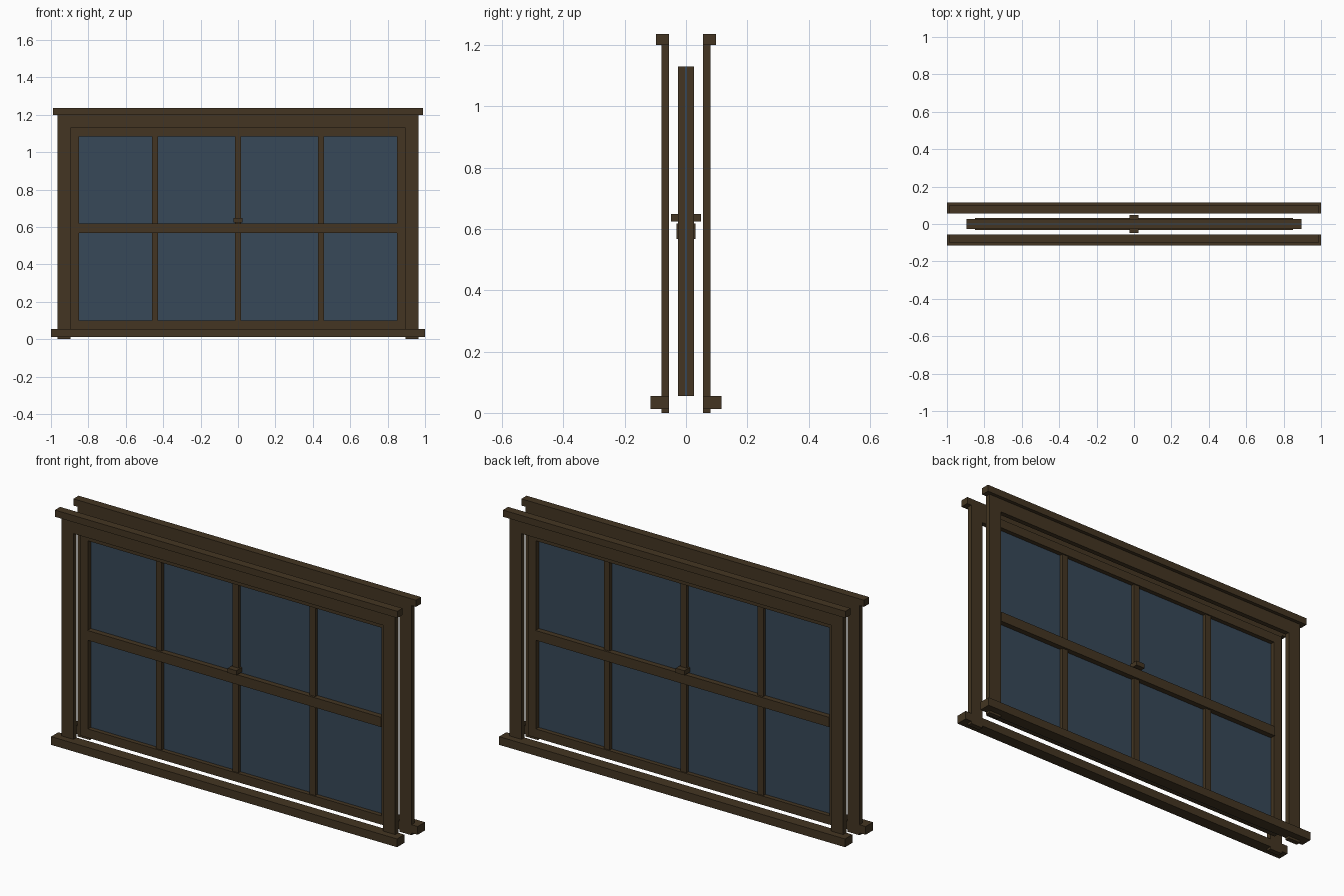
import bpy

cube = bpy.data.objects.get("Cube")
if cube:
    bpy.data.objects.remove(cube, do_unlink=True)


def make_material(name, colour):
    mat = bpy.data.materials.new(name)
    mat.use_nodes = True
    mat.diffuse_color = colour
    bsdf = mat.node_tree.nodes["Principled BSDF"]
    bsdf.inputs["Base Color"].default_value = colour
    bsdf.inputs["Roughness"].default_value = 0.7
    return mat


wood = make_material("dark brown wood", (0.057, 0.036, 0.016, 1))
blue = make_material("slate blue glass", (0.038, 0.065, 0.099, 1))


def box(name, x, y, z, mat=wood):
    """Box spanning the (low, high) range given on each axis."""
    corners = [(a, b, c) for a in x for b in y for c in z]
    faces = [(0, 1, 3, 2), (4, 6, 7, 5), (0, 4, 5, 1),
             (2, 3, 7, 6), (0, 2, 6, 4), (1, 5, 7, 3)]
    mesh = bpy.data.meshes.new(name)
    mesh.from_pydata(corners, [], faces)
    mesh.materials.append(mat)
    obj = bpy.data.objects.new(name, mesh)
    bpy.context.collection.objects.link(obj)
    return obj


# Key dimensions
OPEN = 0.895             # half width of the sash
LOW, HIGH = 0.055, 1.13  # bottom and top of the sash
RAIL = 0.046             # width of the sash members
GLASS = 0.003            # half thickness of the pane
MEET = (0.567, 0.618)    # meeting rail heights

# One pane runs through the whole sash
box("glass_pane", (-OPEN, OPEN), (-GLASS, GLASS), (LOW, HIGH), blue)

for face, s in (("front", -1), ("back", 1)):
    def depth(near, far):
        return tuple(sorted((s * near, s * far)))

    # Outer trim: side casings, head casing, cap and sill
    trim = depth(0.055, 0.08)
    for side, m in (("left", 1), ("right", -1)):
        box(f"{face}_{side}_casing", sorted((m * OPEN, m * 0.965)), trim, (0, HIGH))
    box(f"{face}_head_casing", (-0.965, 0.965), trim, (HIGH, 1.2))
    box(f"{face}_cap", (-0.99, 0.99), depth(0.055, 0.098), (1.2, 1.235))
    box(f"{face}_sill", (-1, 1), depth(0.055, 0.115), (0.012, LOW))

    # Sash frame laid against the pane
    sash = depth(GLASS, 0.026)
    inner = OPEN - RAIL
    for side, m in (("left", 1), ("right", -1)):
        box(f"{face}_{side}_stile", sorted((m * inner, m * OPEN)), sash, (LOW, HIGH))
    box(f"{face}_bottom_rail", (-inner, inner), sash, (LOW, LOW + RAIL))
    box(f"{face}_top_rail", (-inner, inner), sash, (HIGH - RAIL, HIGH))
    box(f"{face}_meeting_rail", (-inner, inner), depth(GLASS, 0.031), MEET)

    # Glazing bars, upper and lower
    for i in (-1, 0, 1):
        x = i * 0.444
        for row, z in (("lower", (LOW + RAIL, MEET[0])), ("upper", (MEET[1], HIGH - RAIL))):
            box(f"{face}_{row}_glazing_bar_{i + 2}", (x - 0.017, x + 0.017),
                depth(GLASS, 0.02), z)

    # Latch above the meeting rail
    box(f"{face}_latch", (-0.025, 0.025), depth(GLASS, 0.049), (0.624, 0.648))
